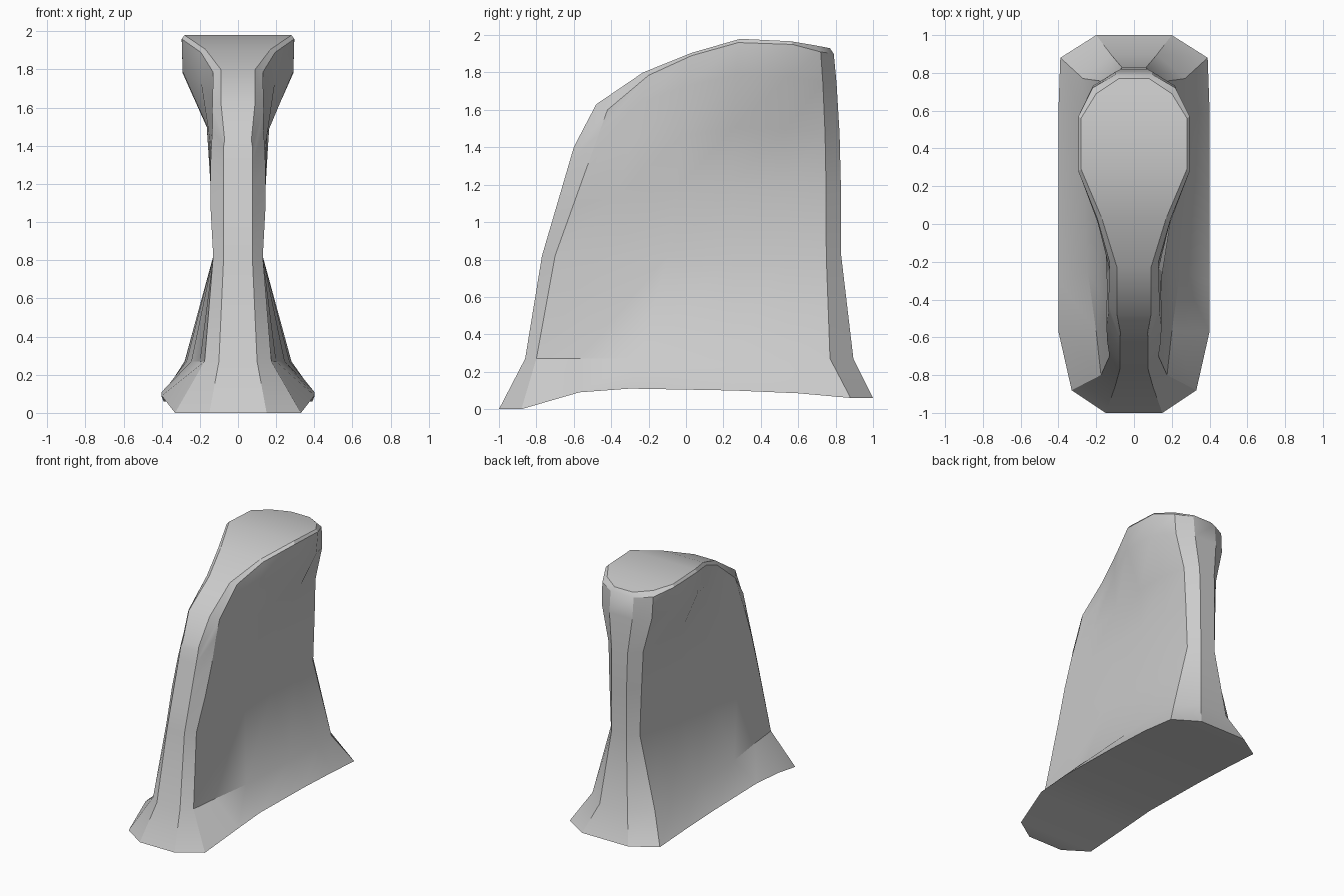
import bpy, bmesh

if "Cube" in bpy.data.objects:
    bpy.data.objects.remove(bpy.data.objects["Cube"])

# Stations down the right-hand side, front to back:
# rim (x,y,z), foot at z=.27 (x,y), waist at z=.82 (x,y), crown edge (x,y,z), crown inset (x,y,z)
stations = [
    ((.15, -1.00, 0), (.10, -.86), (.075, -.77), (.075, -.60, 1.40), (.07, -.585, 1.43)),
    ((.33, -.88, 0), (.175, -.80), (.130, -.70), (.135, -.42, 1.60), (.09, -.48, 1.63)),
    ((.40, -.57, .09), (.20, -.57), (.130, -.45), (.130, -.20, 1.785), (.09, -.23, 1.80)),
    ((.40, -.30, .11), (.245, -.25), (.130, -.10), (.195, .03, 1.89), (.17, .03, 1.905)),
    ((.40, .25, .10), (.27, .25), (.130, .25), (.295, .28, 1.96), (.28, .29, 1.98)),
    ((.40, .60, .085), (.28, .58), (.130, .52), (.295, .57, 1.95), (.28, .56, 1.967)),
    ((.39, .88, .06), (.27, .77), (.125, .75), (.220, .72, 1.91), (.20, .69, 1.945)),
    ((.20, 1.00, .06), (.12, .895), (.065, .83), (.100, .79, 1.90), (.08, .77, 1.93)),
]

# Height fraction above the waist, and how far the width has opened to the crown
wall_steps = [(.33, .0), (.60, .12), (.85, .97), (1.0, 1.0)]


def column(i):
    """Points from rim to crown inset for one station."""
    rim, foot, waist, edge, inset = stations[i]
    pts = [rim, (*foot, .27), (*waist, .82)]
    power = 1 if waist[1] < 0 else 3
    for f, opening in wall_steps:
        bulge = .014 if f < .7 and 0 < i < 7 else 0
        x = waist[0] + (edge[0] - waist[0]) * opening + bulge
        y = waist[1] + (edge[1] - waist[1]) * f ** power
        pts.append((x, y, .82 + (edge[2] - .82) * f))
    return pts + [inset]


bm = bmesh.new()
n = len(stations)
right = [[bm.verts.new(p) for p in column(i)] for i in range(n)]
left = [[bm.verts.new((-p[0], p[1], p[2])) for p in column(i)] for i in range(n)]
ring = right + left[::-1]

# Wall all the way round
for a, b in zip(ring, ring[1:] + ring[:1]):
    for k in range(len(a) - 1):
        bm.faces.new((a[k], b[k], b[k + 1], a[k + 1]))

# Underside and sloping crown
for i in range(n - 1):
    for k in (0, -1):
        bm.faces.new((left[i][k], right[i][k], right[i + 1][k], left[i + 1][k]))

bmesh.ops.recalc_face_normals(bm, faces=bm.faces)
mesh = bpy.data.meshes.new("flared_pedestal")
bm.to_mesh(mesh)
bm.free()
body = bpy.data.objects.new("flared_pedestal", mesh)
bpy.context.collection.objects.link(body)

# Soft shading with crisp rim edges
bpy.context.view_layer.objects.active = body
body.select_set(True)
bpy.ops.object.shade_smooth_by_angle(angle=.5)
